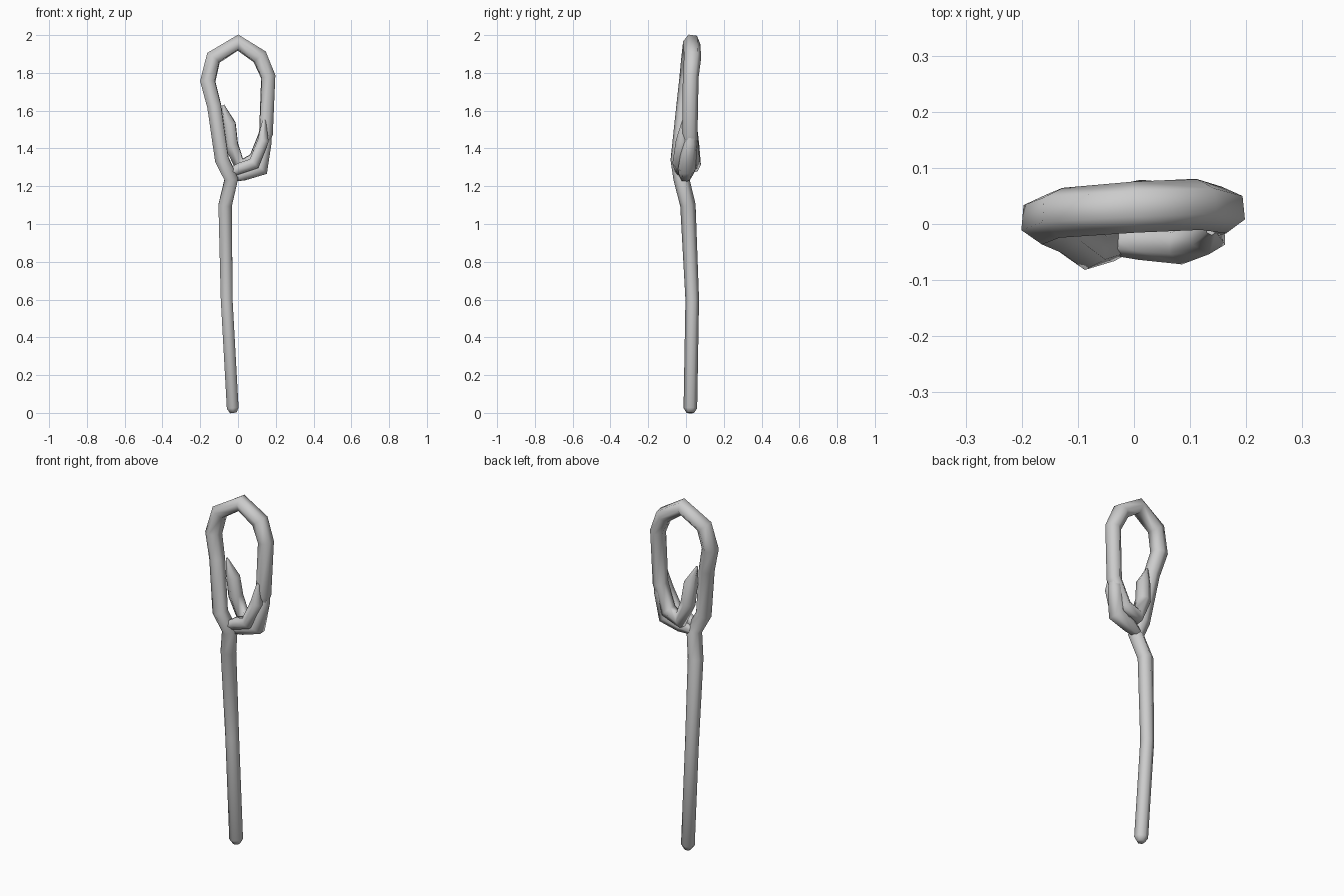
import bpy
import bmesh
from math import cos, sin, pi, radians
from mathutils import Vector

default_cube = bpy.data.objects.get("Cube")
if default_cube:
    bpy.data.objects.remove(default_cube, do_unlink=True)

SIDES = 6

grey_wood = bpy.data.materials.new("grey wood")
grey_wood.use_nodes = True
colour = (0.6, 0.6, 0.6, 1)
grey_wood.diffuse_color = colour
grey_wood.node_tree.nodes["Principled BSDF"].inputs["Base Color"].default_value = colour


def branch(name, points):
    """Sweep a six-sided tube along points given as x, y, z, radius."""
    centres = [Vector(p[:3]) for p in points]
    radii = [p[3] for p in points]
    last = len(points) - 1
    bm = bmesh.new()
    loops = []
    side = None
    for i, centre in enumerate(centres):
        # Mitre the cross-section between the two neighbouring segments
        before = (centre - centres[i - 1]).normalized() if i else None
        after = (centres[i + 1] - centre).normalized() if i < last else None
        tangent = ((before or after) + (after or before)).normalized()
        if side is None:
            side = Vector((0, 1, 0))
        side = (side - tangent * side.dot(tangent)).normalized()
        other = tangent.cross(side)
        loop = []
        for k in range(SIDES):
            angle = 2 * pi * k / SIDES
            offset = side * cos(angle) + other * sin(angle)
            loop.append(bm.verts.new(centre + offset * radii[i]))
        loops.append(loop)
    for lower, upper in zip(loops, loops[1:]):
        for k in range(SIDES):
            n = (k + 1) % SIDES
            bm.faces.new((lower[k], lower[n], upper[n], upper[k]))
    bm.faces.new(reversed(loops[0]))
    bm.faces.new(loops[-1])
    bmesh.ops.recalc_face_normals(bm, faces=bm.faces[:])
    mesh = bpy.data.meshes.new(name)
    bm.to_mesh(mesh)
    bm.free()
    mesh.materials.append(grey_wood)
    obj = bpy.data.objects.new(name, mesh)
    bpy.context.collection.objects.link(obj)
    bpy.ops.object.select_all(action="DESELECT")
    obj.select_set(True)
    bpy.context.view_layer.objects.active = obj
    bpy.ops.object.shade_smooth_by_angle(angle=radians(70))
    return obj


# Long shaft, running into the left arm, over the top and down the right arm,
# then curling under and ending as a pointed twig behind the left arm
branch("shaft_and_loop", [
    (-.025, .023, 0, .02), (-.028, .023, .025, .036),
    (-.06, .033, .6, .036), (-.068, .01, 1.1, .041),
    (-.035, -.025, 1.24, .042), (-.085, -.04, 1.34, .042),
    (-.125, -.01, 1.62, .042), (-.16, .008, 1.755, .045),
    (-.13, .02, 1.88, .045), (0, .03, 1.96, .046),
    (.115, .035, 1.885, .046), (.16, .025, 1.78, .042),
    (.148, .02, 1.48, .041), (.09, .03, 1.34, .042),
    (.01, .035, 1.31, .044), (-.035, .03, 1.42, .04),
    (-.045, .02, 1.53, .037), (-.078, .01, 1.63, .006),
])

# Thick outer root sweeping from the shaft round the lower right
branch("outer_root", [
    (-.03, -.01, 1.245, .025), (.03, 0, 1.265, .04),
    (.12, .005, 1.292, .047), (.142, .02, 1.43, .039),
    (.165, .045, 1.54, .008),
])

# Front twig wrapping across the base of the loop
branch("front_twig", [
    (-.045, -.03, 1.27, .025), (.01, -.03, 1.295, .034),
    (.085, -.035, 1.32, .037), (.133, -.02, 1.44, .034),
    (.138, -.01, 1.55, .01),
])
